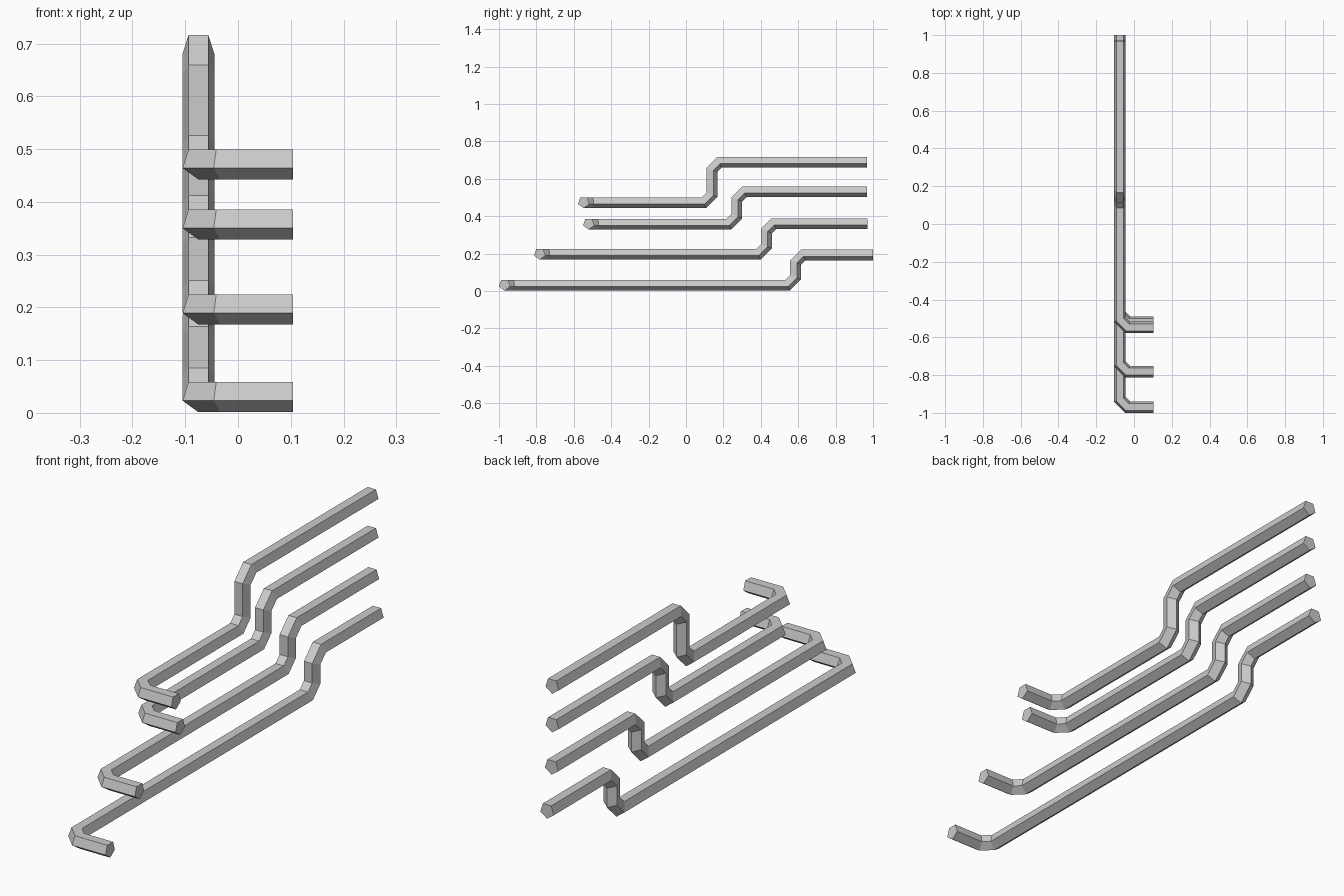
import bpy, bmesh, math
from mathutils import Vector

if "Cube" in bpy.data.objects:
    bpy.data.objects.remove(bpy.data.objects["Cube"])

R = 0.0317      # pentagon radius of the pipe
CUT = 0.0415    # how far each corner is chamfered
X = -0.075      # plane in which the pipes run


def chamfer(points):
    """Replace every inner corner by two points."""
    pts = [Vector(p) for p in points]
    out = [pts[0]]
    for a, b, c in zip(pts, pts[1:], pts[2:]):
        out += [b + (a - b).normalized() * CUT, b + (c - b).normalized() * CUT]
    return out + [pts[-1]]


def sweep(name, path):
    """Sweep a flat-topped pentagon along the path with mitred joints."""
    tangents = [(b - a).normalized() for a, b in zip(path, path[1:])]
    up = Vector((0, 0, 1))
    side = tangents[0].cross(up)
    offs = []
    for k in range(5):
        a = math.radians(54 + 72 * k)
        offs.append((side * math.cos(a) + up * math.sin(a)) * R)
    bm = bmesh.new()
    rings = []
    for i, p in enumerate(path):
        t0 = tangents[max(i - 1, 0)]
        t1 = tangents[min(i, len(tangents) - 1)]
        n = (t0 + t1).normalized()
        rings.append([bm.verts.new(p + o - t0 * (o.dot(n) / t0.dot(n))) for o in offs])
        turn = t0.rotation_difference(t1)
        offs = [turn @ o for o in offs]
    for r0, r1 in zip(rings, rings[1:]):
        for k in range(5):
            j = (k + 1) % 5
            bm.faces.new((r0[k], r0[j], r1[j], r1[k]))
    bm.faces.new(rings[0])
    bm.faces.new(rings[-1])
    bmesh.ops.recalc_face_normals(bm, faces=bm.faces)
    mesh = bpy.data.meshes.new(name)
    bm.to_mesh(mesh)
    bm.free()
    obj = bpy.data.objects.new(name, mesh)
    bpy.context.collection.objects.link(obj)


# Pipes: hook y, lower z, riser y, upper z, back end y
pipes = {
    "pipe_bottom":       (-0.970, 0.033, 0.583, 0.195, 1.000),
    "pipe_lower_middle": (-0.782, 0.199, 0.427, 0.363, 0.971),
    "pipe_upper_middle": (-0.520, 0.360, 0.269, 0.533, 0.967),
    "pipe_top":          (-0.547, 0.474, 0.136, 0.6905, 0.967),
}
for name, (hook, z0, riser, z1, end) in pipes.items():
    sweep(name, chamfer([(0.104, hook, z0), (X, hook, z0), (X, riser, z0),
                         (X, riser, z1), (X, end, z1)]))
